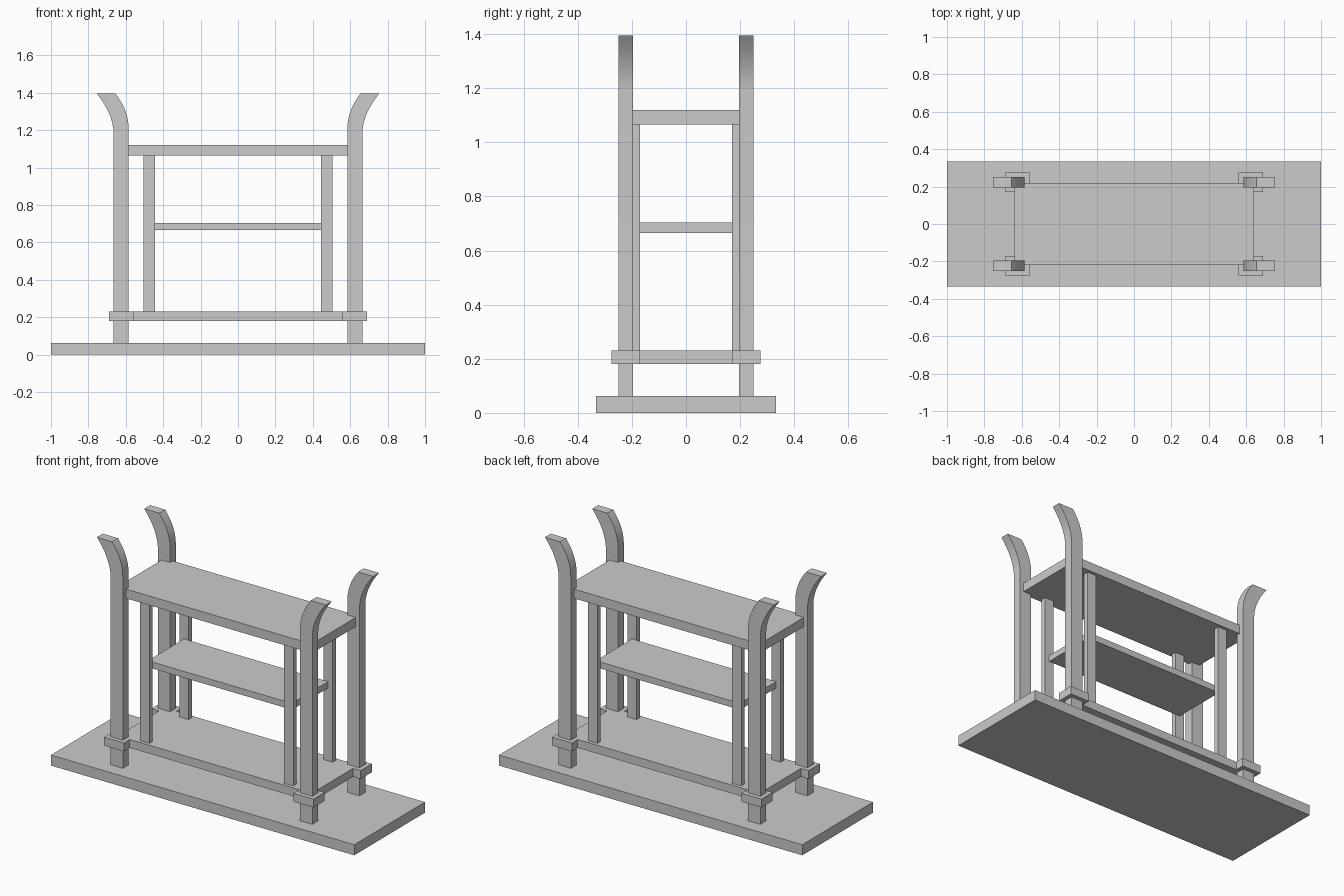
import bpy, bmesh, math
from mathutils import Vector

cube = bpy.data.objects.get("Cube")
if cube:
    bpy.data.objects.remove(cube, do_unlink=True)

GREY = (0.6, 0.6, 0.6, 1)
grey = bpy.data.materials.new("plain grey")
grey.use_nodes = True
grey.diffuse_color = GREY
grey.node_tree.nodes["Principled BSDF"].inputs["Base Color"].default_value = GREY


def finish(bm, name):
    bmesh.ops.recalc_face_normals(bm, faces=bm.faces)
    mesh = bpy.data.meshes.new(name)
    bm.to_mesh(mesh)
    bm.free()
    mesh.materials.append(grey)
    obj = bpy.data.objects.new(name, mesh)
    bpy.context.collection.objects.link(obj)
    return obj


def box(name, x0, x1, y0, y1, z0, z1):
    bm = bmesh.new()
    bmesh.ops.create_cube(bm, size=1)
    size = Vector((x1 - x0, y1 - y0, z1 - z0))
    centre = Vector((x0 + x1, y0 + y1, z0 + z1)) / 2
    for v in bm.verts:
        v.co = v.co * size + centre
    return finish(bm, name)


def bezier(a, b, c, steps=8):
    """Quadratic curve in the x-z plane."""
    points = []
    for i in range(steps + 1):
        t = i / steps
        points.append(tuple((1 - t) ** 2 * p + 2 * t * (1 - t) * q + t * t * r
                            for p, q, r in zip(a, b, c)))
    return points


def flared_post(name, sx, sy):
    """Square post whose top sweeps outwards and is cut level."""
    inner = [(0.585, 0.06)] + bezier((0.585, 1.21), (0.585, 1.305), (0.655, 1.395))
    outer = [(0.665, 0.06)] + bezier((0.665, 1.19), (0.67, 1.29), (0.755, 1.395))
    bm = bmesh.new()
    rings = []
    for (xi, zi), (xo, zo) in zip(inner, outer):
        corners = ((xi, 0.195, zi), (xo, 0.195, zo), (xo, 0.25, zo), (xi, 0.25, zi))
        rings.append([bm.verts.new((sx * x, sy * y, z)) for x, y, z in corners])
    for low, high in zip(rings, rings[1:]):
        for k in range(4):
            n = (k + 1) % 4
            bm.faces.new((low[k], low[n], high[n], high[k]))
    bm.faces.new(rings[0])
    bm.faces.new(rings[-1])
    obj = finish(bm, name)
    bpy.ops.object.select_all(action="DESELECT")
    obj.select_set(True)
    bpy.context.view_layer.objects.active = obj
    bpy.ops.object.shade_smooth_by_angle(angle=math.radians(30))


# Base slab with a thin underlay
box("base_slab", -1, 1, -0.333, 0.333, 0.008, 0.063)
box("base_underlay", -1, 1, -0.333, 0.333, 0, 0.008)

# Shelves
box("lower_shelf", -0.64, 0.64, -0.22, 0.22, 0.18, 0.23)
box("middle_shelf", -0.475, 0.475, -0.17, 0.17, 0.665, 0.703)
box("upper_shelf", -0.64, 0.64, -0.22, 0.22, 1.065, 1.12)

# Corner posts, their collars and the slim inner uprights
for sx, side in ((1, "left"), (-1, "right")):
    for sy, end in ((-1, "front"), (1, "back")):
        tag = f"{end}_{side}"
        flared_post(f"{tag}_post", sx, sy)
        for part, xs, ys, zs in (
                ("collar", (0.56, 0.69), (0.17, 0.275), (0.18, 0.23)),
                ("inner_upright", (0.445, 0.505), (0.17, 0.2), (0.23, 1.065))):
            box(f"{tag}_{part}", *sorted(sx * x for x in xs),
                *sorted(sy * y for y in ys), *zs)
